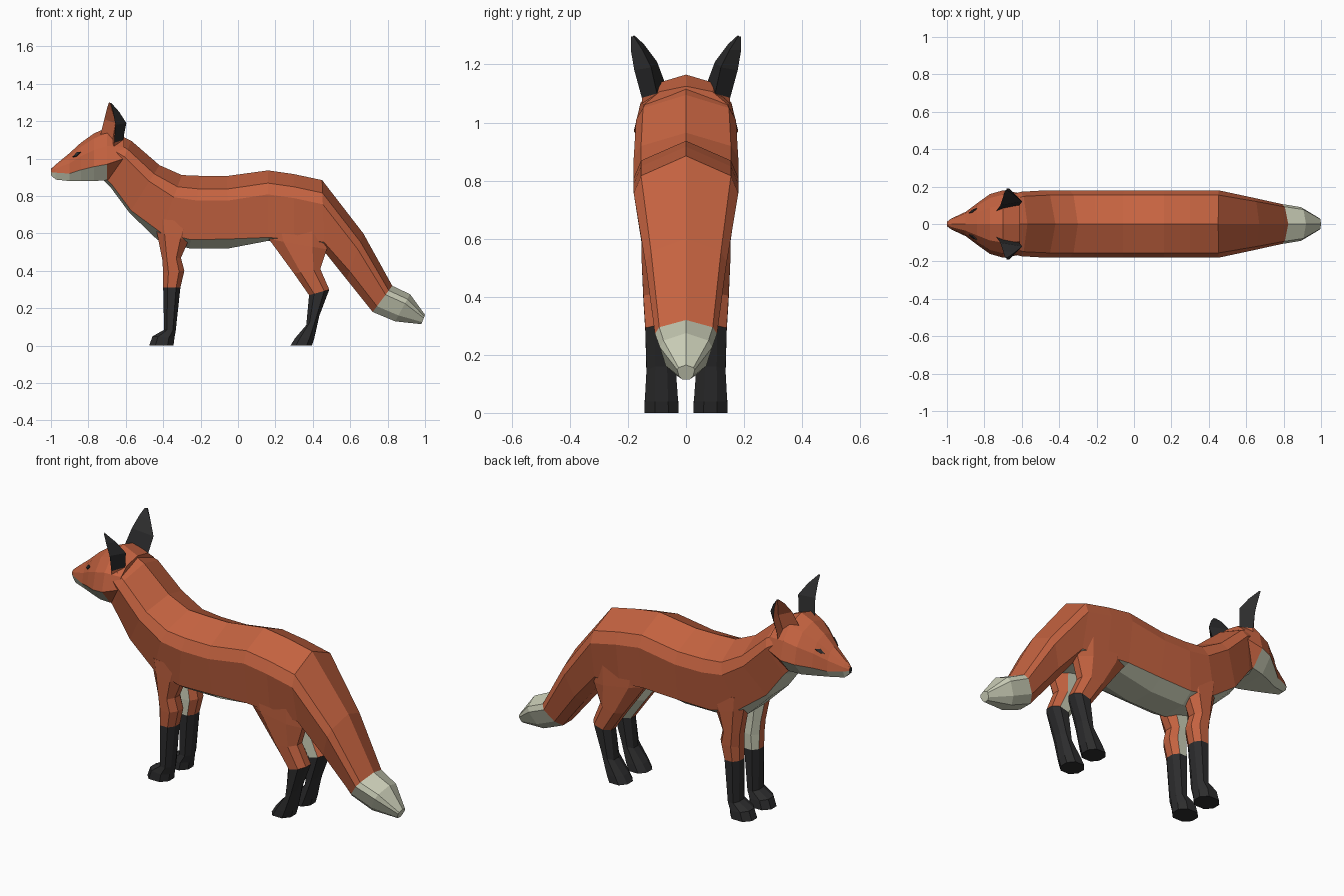
import bpy, bmesh
from mathutils import Vector

if "Cube" in bpy.data.objects:
    bpy.data.objects.remove(bpy.data.objects["Cube"])


def material(name, color):
    m = bpy.data.materials.new(name)
    m.diffuse_color = (*color, 1)
    m.use_nodes = True
    m.node_tree.nodes["Principled BSDF"].inputs["Base Color"].default_value = m.diffuse_color
    return m


FUR = material("orange_fur", (0.56, 0.125, 0.052))
CREAM = material("cream_fur", (0.59, 0.61, 0.47))
BLACK = material("black_fur", (0.026, 0.026, 0.027))
ORANGE, WHITE, DARK = 0, 1, 2


def finish(bm, name):
    bmesh.ops.remove_doubles(bm, verts=bm.verts, dist=0.0005)
    bmesh.ops.recalc_face_normals(bm, faces=bm.faces)
    me = bpy.data.meshes.new(name)
    bm.to_mesh(me)
    bm.free()
    for m in (FUR, CREAM, BLACK):
        me.materials.append(m)
    ob = bpy.data.objects.new(name, me)
    bpy.context.collection.objects.link(ob)
    return ob


def loft(name, rings, color, cap_colors):
    """Skin closed rings; color(section, strip) picks the material index."""
    bm = bmesh.new()
    vs = [[bm.verts.new(p) for p in r] for r in rings]
    n = len(rings[0])
    for i in range(len(rings) - 1):
        for j in range(n):
            k = (j + 1) % n
            f = bm.faces.new((vs[i][j], vs[i][k], vs[i + 1][k], vs[i + 1][j]))
            f.material_index = color(i, j)
    for r, c in zip((vs[0], vs[-1]), cap_colors):
        bm.faces.new(r).material_index = c
    return finish(bm, name)


def full_ring(half):
    """Mirror a half section whose first and last points lie on y = 0."""
    return half + [(x, -y, z) for x, y, z in half[-2:0:-1]]


def half_index(j, n):
    return j if j < n - 1 else 2 * (n - 1) - 1 - j


# Body, neck and tail: top x, top z, bottom x, bottom z, half width,
# pale edge half width, pale edge fraction
body_sections = [
    (-0.66, 1.14, -0.72, 0.885, 0.145, 0.10, 0.93),
    (-0.57, 1.095, -0.68, 0.845, 0.172, 0.11, 0.94),
    (-0.42, 0.965, -0.58, 0.71, 0.18, 0.12, 0.95),
    (-0.30, 0.912, -0.43, 0.565, 0.18, 0.14, 0.88),
    (-0.20, 0.908, -0.26, 0.52, 0.18, 0.15, 0.88),
    (-0.06, 0.907, -0.05, 0.52, 0.18, 0.15, 0.87),
    (0.16, 0.937, 0.16, 0.56, 0.18, 0.15, 0.95),
    (0.30, 0.917, 0.30, 0.54, 0.18, 0.15, 0.93),
    (0.45, 0.885, 0.46, 0.505, 0.18, 0.14, 0.87),
    (0.67, 0.60, 0.58, 0.355, 0.14, 0.115, 0.82),
    (0.825, 0.32, 0.72, 0.18, 0.107, 0.08, 0.78),
    (0.92, 0.275, 0.84, 0.13, 0.09, 0.07, 0.78),
    (1.0, 0.165, 0.98, 0.115, 0.03, 0.024, 0.78),
]
rings = []
for tx, tz, bx, bz, w, by, f in body_sections:
    prof = ((0, 0), (0.86 * w, 0.18), (w, 0.34), (by, f), (0.5 * by, 1), (0, 1))
    rings.append(full_ring([(tx + (bx - tx) * t, y, tz + (bz - tz) * t)
                            for y, t in prof]))


def body_color(i, j):
    if i >= 10:                       # tail tip
        return WHITE
    return WHITE if half_index(j, 6) >= 3 and i < 8 else ORANGE


loft("body_and_tail", rings, body_color, (ORANGE, WHITE))

# Head: x, top z, mouth line z, chin z, half width
head_sections = [
    (-1.0, 0.945, 0.928, 0.912, 0.012),
    (-0.975, 0.968, 0.925, 0.888, 0.03),
    (-0.90, 1.03, 0.92, 0.88, 0.065),
    (-0.84, 1.085, 0.94, 0.88, 0.11),
    (-0.77, 1.135, 0.957, 0.88, 0.16),
    (-0.70, 1.165, 0.97, 0.885, 0.18),
    (-0.61, 1.125, 1.0, 0.93, 0.165),
]


def head_half(x, zt, zm, zb, w):
    h = zt - zm
    return [(x, 0, zt), (x, 0.55 * w, zt - 0.15 * h), (x, 0.87 * w, zm + 0.5 * h),
            (x, w, zm), (x, 0.6 * w, zb), (x, 0, zb)]


halves = [head_half(*s) for s in head_sections]
loft("head", [full_ring(h) for h in halves],
     lambda i, j: WHITE if half_index(j, 6) >= 3 and i < 5 else ORANGE,
     (DARK, ORANGE))

# Nose pad
bpy.ops.mesh.primitive_ico_sphere_add(subdivisions=1, radius=0.016,
                                      location=(-0.984, 0, 0.94))
nose = bpy.context.object
nose.name = "nose"
nose.data.materials.append(BLACK)

# Legs: front x, front z, back x, back z, inner y, outer y
front_leg = [
    (-0.46, 0.68, -0.22, 0.66, 0.05, 0.155),
    (-0.435, 0.61, -0.265, 0.56, 0.04, 0.152),
    (-0.405, 0.46, -0.305, 0.47, 0.035, 0.147),
    (-0.40, 0.39, -0.287, 0.40, 0.03, 0.144),
    (-0.40, 0.31, -0.308, 0.31, 0.032, 0.138),
    (-0.395, 0.085, -0.333, 0.08, 0.035, 0.135),
    (-0.457, 0.05, -0.34, 0.04, 0.027, 0.142),
    (-0.475, 0.0, -0.345, 0.0, 0.025, 0.143),
]
hind_leg = [
    (0.13, 0.68, 0.49, 0.66, 0.05, 0.155),
    (0.165, 0.57, 0.475, 0.515, 0.045, 0.153),
    (0.30, 0.385, 0.44, 0.41, 0.04, 0.147),
    (0.38, 0.27, 0.488, 0.30, 0.032, 0.14),
    (0.365, 0.11, 0.435, 0.16, 0.035, 0.136),
    (0.305, 0.04, 0.408, 0.04, 0.027, 0.142),
    (0.28, 0.0, 0.395, 0.0, 0.025, 0.143),
]
octagon = ((0, 0.3), (0.25, 0), (0.75, 0), (1, 0.3),
           (1, 0.7), (0.75, 1), (0.25, 1), (0, 0.7))


def make_leg(name, sections, sock, side):
    rings = [[(x0 + (x1 - x0) * u, side * (y0 + (y1 - y0) * v), z0 + (z1 - z0) * u)
              for u, v in octagon] for x0, z0, x1, z1, y0, y1 in sections]

    def color(i, j):
        if i >= sock:
            return DARK
        return WHITE if j in (0, 1) else ORANGE   # pale inner side

    loft(name, rings, color, (ORANGE, DARK))


# Ears: inner edge, hollow, outer edge, back ridge at each level
ear_levels = [
    ((-0.735, 0.06, 1.09), (-0.68, 0.11, 1.05), (-0.665, 0.15, 1.04), (-0.625, 0.10, 1.03)),
    ((-0.735, 0.07, 1.13), (-0.67, 0.115, 1.10), (-0.662, 0.152, 1.085), (-0.615, 0.10, 1.10)),
    ((-0.715, 0.10, 1.21), (-0.655, 0.135, 1.19), (-0.655, 0.178, 1.18), (-0.597, 0.12, 1.19)),
    ((-0.70, 0.145, 1.27), (-0.67, 0.16, 1.25), (-0.668, 0.19, 1.25), (-0.635, 0.15, 1.25)),
    ((-0.69, 0.178, 1.30), (-0.683, 0.183, 1.297), (-0.68, 0.19, 1.295), (-0.677, 0.18, 1.297)),
]


def make_ear(name, side):
    rings = [[(x, side * y, z) for x, y, z in lv] for lv in ear_levels]
    loft(name, rings,
         lambda i, j: DARK if j >= 2 and i >= 1 else ORANGE, (ORANGE, DARK))


def make_eye(name, side):
    """Thin almond laid on the slope between brow and cheek."""
    a, b = halves[2], halves[3]
    bm = bmesh.new()
    pts = []
    for u, v in ((0.3, 0.5), (0.65, 0.32), (1.0, 0.6), (0.65, 0.72)):
        upper = Vector(a[1]).lerp(Vector(b[1]), u)
        lower = Vector(a[2]).lerp(Vector(b[2]), u)
        p = upper.lerp(lower, v) + Vector((-0.002, 0.004, 0.003))
        pts.append(bm.verts.new((p.x, side * p.y, p.z)))
    face = bm.faces.new(pts if side < 0 else pts[::-1])
    ext = bmesh.ops.extrude_face_region(bm, geom=[face])
    verts = [g for g in ext["geom"] if isinstance(g, bmesh.types.BMVert)]
    bmesh.ops.translate(bm, verts=verts, vec=(0.003, -side * 0.005, -0.004))
    for f in bm.faces:
        f.material_index = DARK
    finish(bm, name)


for side, label in ((-1, "right"), (1, "left")):
    make_leg("front_leg_" + label, front_leg, 4, side)
    make_leg("hind_leg_" + label, hind_leg, 3, side)
    make_ear("ear_" + label, side)
    make_eye("eye_" + label, side)
